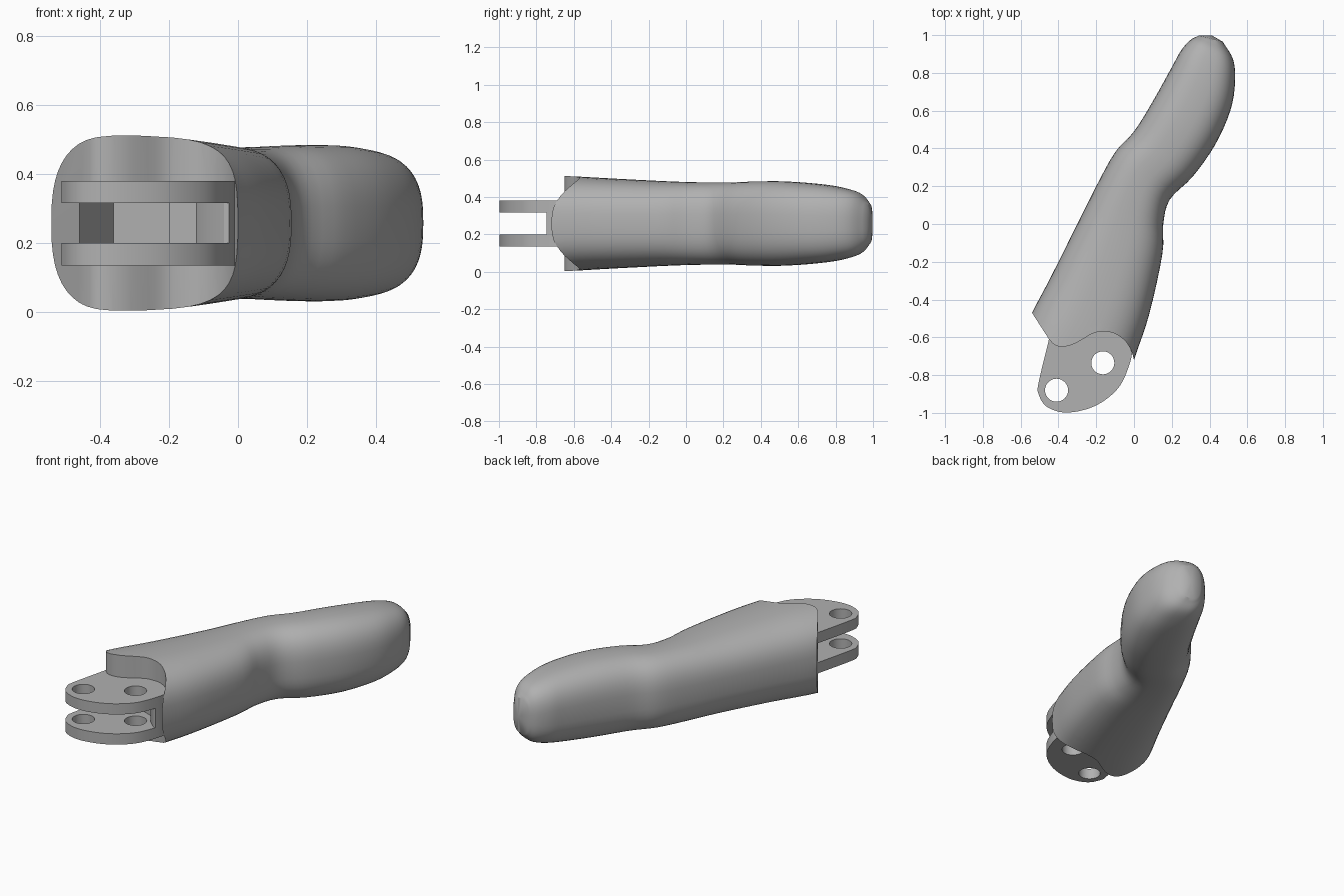
import bpy, bmesh, math
from mathutils import Vector

old = bpy.data.objects.get("Cube")
if old:
    bpy.data.objects.remove(old, do_unlink=True)

grey = bpy.data.materials.new("satin grey")
grey.use_nodes = True
grey.diffuse_color = (0.44, 0.44, 0.44, 1)
grey.node_tree.nodes["Principled BSDF"].inputs["Base Color"].default_value = (0.44, 0.44, 0.44, 1)


def spline(pts, steps):
    """Smooth open curve through points of any dimension."""
    pts = [Vector(p) for p in pts]
    ext = [2 * pts[0] - pts[1]] + pts + [2 * pts[-1] - pts[-2]]
    out = []
    for a, b, c, d in zip(ext, ext[1:], ext[2:], ext[3:]):
        for i in range(steps):
            t = i / steps
            out.append(b + (c - a) * (t / 2) + (2 * a - 5 * b + 4 * c - d) * (t * t / 2)
                       + (3 * b - a - 3 * c + d) * (t ** 3 / 2))
    return out + [pts[-1]]


def finish(name, bm):
    bmesh.ops.recalc_face_normals(bm, faces=bm.faces)
    me = bpy.data.meshes.new(name)
    bm.to_mesh(me)
    bm.free()
    me.materials.append(grey)
    ob = bpy.data.objects.new(name, me)
    bpy.context.collection.objects.link(ob)
    return ob


def prism(name, outline, z0, z1):
    bm = bmesh.new()
    face = bm.faces.new([bm.verts.new((p[0], p[1], z0)) for p in outline])
    top = bmesh.ops.extrude_face_region(bm, geom=[face])["geom"]
    bmesh.ops.translate(bm, vec=(0, 0, z1 - z0),
                        verts=[v for v in top if isinstance(v, bmesh.types.BMVert)])
    return finish(name, bm)


def combine(target, tool, operation):
    mod = target.modifiers.new(operation, "BOOLEAN")
    mod.operation = operation
    mod.solver = "EXACT"
    mod.object = tool
    bpy.context.view_layer.objects.active = target
    bpy.ops.object.modifier_apply(modifier=mod.name)
    bpy.data.objects.remove(tool, do_unlink=True)


# Grip stations: left edge, right edge and half height
left = [(-.61, -.62), (-.54, -.47), (-.44, -.28), (-.30, 0), (-.20, .20), (-.10, .38),
        (0, .49), (.10, .65), (.20, .83), (.25, .92), (.30, .975), (.345, .998)]
right = [(-.05, -.90), (0, -.72), (.08, -.48), (.15, -.16), (.155, 0), (.19, .13),
         (.31, .25), (.43, .42), (.51, .60), (.535, .75), (.525, .87), (.47, .965)]
half = [.257, .252, .24, .225, .22, .22, .225, .225, .21, .19, .16, .105]
MID, SIDES = .258, 48

# Grip body lofted from rounded sections
bm = bmesh.new()
rings = []
for l, r, h in zip(spline(left, 4), spline(right, 4), spline([(v, 0) for v in half], 4)):
    ring = []
    for i in range(SIDES):
        a = math.tau * i / SIDES
        u = math.copysign(abs(math.cos(a)) ** .75, math.cos(a))
        w = math.copysign(abs(math.sin(a)) ** .75, math.sin(a))
        p = (l + r) / 2 + (r - l) / 2 * u
        ring.append(bm.verts.new((p.x, p.y, MID + h.x * w)))
    rings.append(ring)
for a, b in zip(rings, rings[1:]):
    for i in range(SIDES):
        j = (i + 1) % SIDES
        bm.faces.new((a[i], a[j], b[j], b[i]))
bm.faces.new(rings[0])
tip = bm.verts.new((.413, .998, MID))
for i in range(SIDES):
    bm.faces.new((rings[-1][i], rings[-1][(i + 1) % SIDES], tip))
handle = finish("handle", bm)

# Wavy front end of the grip
wave = spline([(-.45, -.61), (-.42, -.64), (-.38, -.65), (-.33, -.64), (-.28, -.615),
               (-.22, -.58), (-.17, -.57), (-.11, -.577), (-.05, -.615), (-.015, -.67),
               (0, -.72)], 3)
outline = [(-.63, -.33)] + wave + [(.03, -.85), (.1, -1.2), (-.9, -1.2), (-.9, -.33)]
combine(handle, prism("wave_cutter", outline, -.2, .8), "DIFFERENCE")

# Hinge lug
rim = spline([(-.45, -.61), (-.505, -.84), (-.505, -.90), (-.465, -.965), (-.37, -.998),
              (-.25, -.98), (-.15, -.93), (-.07, -.85), (-.02, -.73), (-.005, -.64)], 5)
combine(handle, prism("lug", rim + [(-.1, -.45), (-.35, -.45)], .135, .38), "UNION")

# Slot that splits the lug into two plates, with a pocket behind it
slot = [(-.8, -1.2), (-.8, -.63), (-.475, -.63), (-.36, -.4), (-.15, -.5), (-.2, -.61),
        (-.12, -.64), (-.09, -.7), (-.04, -.745), (.1, -.765), (.1, -1.2)]
combine(handle, prism("slot_cutter", slot, .2, .316), "DIFFERENCE")

# Pin holes
for x, y in ((-.41, -.88), (-.165, -.735)):
    circle = [(x + .061 * math.cos(math.tau * i / 32), y + .061 * math.sin(math.tau * i / 32))
              for i in range(32)]
    combine(handle, prism("hole_cutter", circle, .1, .42), "DIFFERENCE")

bpy.ops.object.select_all(action="DESELECT")
handle.select_set(True)
bpy.context.view_layer.objects.active = handle
bpy.ops.object.shade_smooth_by_angle(angle=math.radians(32))
